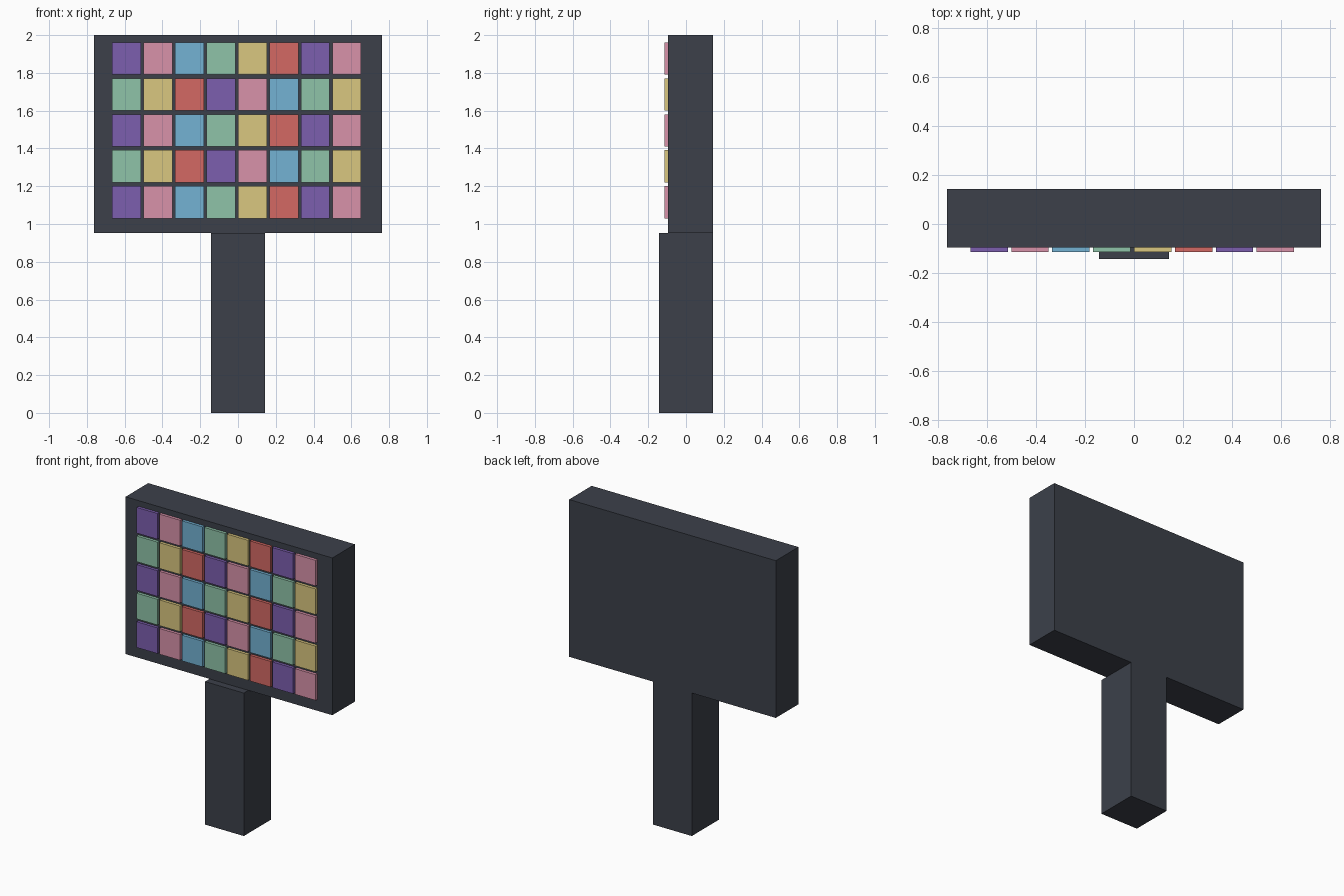
import bpy

if "Cube" in bpy.data.objects:
    bpy.data.objects.remove(bpy.data.objects["Cube"])

U = 2 / 21  # module: the whole sign is 21 modules tall


def material(name, rgb):
    # sRGB bytes to linear colour
    lin = [(c / 255 / 12.92) if c < 11 else ((c / 255 + 0.055) / 1.055) ** 2.4 for c in rgb]
    m = bpy.data.materials.new(name)
    m.diffuse_color = (*lin, 1)
    m.use_nodes = True
    m.node_tree.nodes["Principled BSDF"].inputs["Base Color"].default_value = m.diffuse_color
    return m


def box(name, lo, hi, mat):
    # box between two corners given in modules
    bpy.ops.mesh.primitive_cube_add(size=1, location=[(a + b) / 2 * U for a, b in zip(lo, hi)])
    ob = bpy.context.object
    ob.name = name
    ob.scale = [(b - a) * U for a, b in zip(lo, hi)]
    bpy.ops.object.transform_apply(location=False, rotation=False, scale=True)
    ob.data.materials.append(mat)
    return ob


dark = material("dark_casing", (60, 64, 74))
palette = [
    material("purple", (124, 94, 175)),
    material("pink", (216, 146, 170)),
    material("blue", (115, 178, 212)),
    material("green", (143, 195, 168)),
    material("yellow", (218, 199, 128)),
    material("red", (211, 105, 100)),
]

# Post and display casing, flush at the back
box("post", (-1.5, -1.5, 0), (1.5, 1.5, 10), dark)
box("display_casing", (-8, -1, 10), (8, 1.5, 21), dark)

# Coloured tiles: 5 rows of 8, colour order shifted by three on every other row
for row in range(5):
    for col in range(8):
        x, z = -7 + 1.75 * col, 18.8 - 2 * row
        colour = palette[(col + 3 * (row % 2)) % 6]
        box(f"tile_{row + 1}_{col + 1}", (x, -1.2, z), (x + 1.6, -1, z + 1.8), colour)
